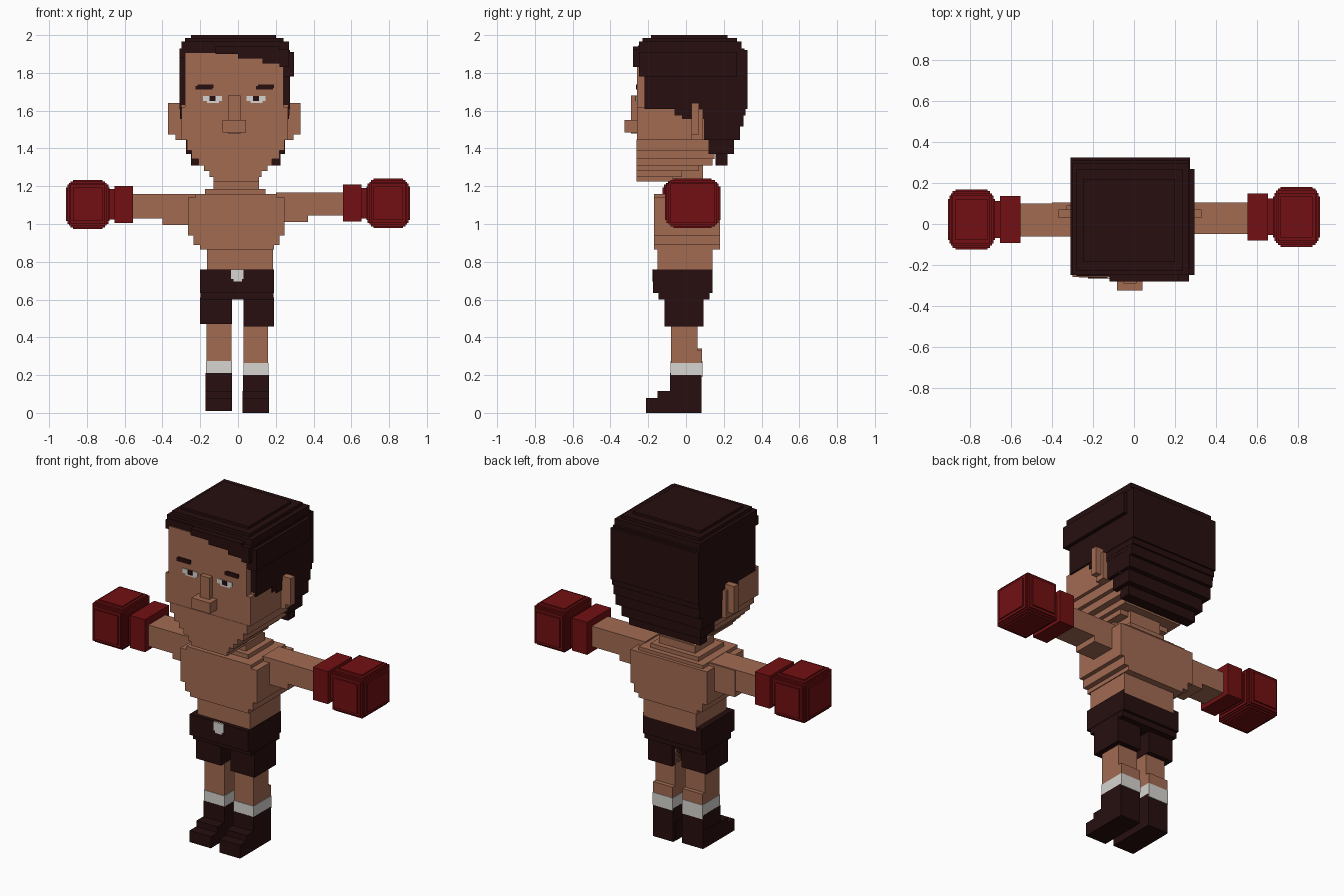
import bpy, bmesh
from itertools import permutations


def material(name, rgb):
    m = bpy.data.materials.new(name)
    m.diffuse_color = (*rgb, 1)
    return m


SKIN = material("skin", (0.36, 0.145, 0.085))
DARK = material("dark_brown", (0.020, 0.0045, 0.0045))
RED = material("glove_red", (0.17, 0.005, 0.006))
WHITE = material("white", (0.68, 0.66, 0.63))


def blocks(name, mat, boxes):
    """One object made of boxes given as (x0, x1, y0, y1, z0, z1)."""
    bm = bmesh.new()
    for b in boxes:
        cube = bmesh.ops.create_cube(bm, size=1)["verts"]
        for v in cube:
            v.co = [b[2 * i] + (v.co[i] + 0.5) * (b[2 * i + 1] - b[2 * i]) for i in range(3)]
    me = bpy.data.meshes.new(name)
    bm.to_mesh(me)
    bm.free()
    me.materials.append(mat)
    ob = bpy.data.objects.new(name, me)
    bpy.context.collection.objects.link(ob)
    return ob


# Head: face plate, skull and stepped jaw
blocks("head", SKIN, [
    (-.28, .24, -.26, -.15, 1.60, 1.905),
    (-.30, .265, -.22, .20, 1.445, 1.63),
    (-.30, .265, -.26, -.20, 1.445, 1.62),
    (-.27, .245, -.262, .17, 1.39, 1.447),
    (-.245, .22, -.262, .15, 1.345, 1.392),
    (-.21, .18, -.262, .14, 1.31, 1.347),
    (-.18, .155, -.262, .07, 1.28, 1.312),
    (-.15, .125, -.262, -.02, 1.25, 1.282),
    (-.13, .11, -.262, -.07, 1.225, 1.252)])

# Ears
blocks("left_ear", SKIN, [(-.37, -.29, .03, .07, 1.475, 1.64), (-.33, -.29, .03, .09, 1.445, 1.61)])
blocks("right_ear", SKIN, [(.25, .33, .03, .07, 1.475, 1.64), (.25, .295, .03, .09, 1.445, 1.61)])

# Nose
blocks("nose", SKIN, [(-.052, .012, -.29, -.25, 1.48, 1.68), (-.083, .042, -.325, -.25, 1.485, 1.55)])

# Eyes and brows as thin plates
for side, x in (("left", -.135), ("right", .095)):
    blocks(side + "_eye", WHITE, [(x - .05, x + .05, -.264, -.258, 1.65, 1.677),
                                  (x - .03, x + .035, -.264, -.258, 1.64, 1.677)])
    blocks(side + "_pupil", DARK, [(x - .015, x + .015, -.267, -.260, 1.65, 1.677)])
    o = -.045 if side == "left" else .045
    blocks(side + "_brow", DARK, [(x + o - .045, x + o + .045, -.266, -.258, 1.712, 1.73),
                                  (x + o - .035, x + o + .05, -.266, -.258, 1.72, 1.738)])

# Hair: stepped crown, sides, nape and fringe
blocks("hair", DARK, [
    (-.25, .20, -.185, .22, 1.95, 2.0),
    (-.28, .24, -.23, .27, 1.94, 1.985),
    (-.30, .27, -.25, .295, 1.90, 1.965),
    (-.31, .275, -.22, .325, 1.61, 1.92),
    (-.31, .27, -.25, .31, 1.88, 1.93),
    (.20, .297, -.25, .27, 1.78, 1.91),
    (-.308, .272, -.06, .315, 1.575, 1.62),
    (-.307, .271, -.02, .305, 1.555, 1.60),
    (-.305, .27, .095, .305, 1.515, 1.56),
    (-.305, .27, .095, .285, 1.445, 1.53),
    (-.275, .25, .12, .255, 1.37, 1.45),
    (-.25, .225, .155, .22, 1.31, 1.38)])
blocks("fringe", DARK, [
    (-.28, -.12, -.255, -.20, 1.905, 1.945),
    (-.12, .0, -.28, -.20, 1.90, 1.94),
    (.0, .13, -.28, -.20, 1.875, 1.94),
    (.13, .22, -.28, -.20, 1.85, 1.94),
    (.22, .27, -.28, -.20, 1.83, 1.925)])

# Neck and torso
blocks("neck", SKIN, [(-.11, .10, -.08, .09, 1.15, 1.32), (-.13, .11, -.08, .10, 1.18, 1.23)])
blocks("torso", SKIN, [
    (-.175, .145, -.11, .13, 1.14, 1.185),
    (-.225, .205, -.17, .16, 1.10, 1.16),
    (-.265, .245, -.17, .18, .94, 1.14),
    (-.235, .22, -.17, .18, .89, .95),
    (-.20, .19, -.17, .18, .865, .90),
    (-.165, .185, -.15, .14, .74, .87)])

# Arms with a thicker upper arm
blocks("left_arm", SKIN, [(-.57, -.20, -.06, .10, 1.03, 1.158), (-.40, -.20, -.055, .105, .995, 1.155)])
blocks("right_arm", SKIN, [(.20, .57, -.05, .105, 1.045, 1.168), (.20, .37, -.05, .105, 1.01, 1.16)])


# Boxing gloves: rounded block fist, wrist and cuff
def glove(side, s, y, z):
    fist = [(.87, .87, .87)] + sorted(set(permutations((1, .68, .68))))
    fist += sorted(set(permutations((.94, .80, .80))))
    boxes = []
    for fx, fy, fz in fist:
        hx, hy, hz = .115 * fx, .147 * fy, .13 * fz
        boxes.append((s * .795 - hx, s * .795 + hx, y - hy, y + hy, z - hz, z + hz))
    blocks(side + "_glove", RED, boxes)
    a, b = sorted((s * .62, s * .72))
    c, d = sorted((s * .555, s * .655))
    blocks(side + "_cuff", RED, [(a, b, y - .09, y + .09, z - .08, z + .08),
                                 (c, d, y - .115, y + .115, z - .098, z + .098)])


glove("left", -1, .022, 1.104)
glove("right", 1, .035, 1.110)

# Shorts and buckle
blocks("shorts", DARK, [
    (-.20, .19, -.175, .14, .635, .76),
    (-.198, .188, -.145, .125, .60, .64),
    (-.20, -.033, -.115, .09, .47, .61),
    (.03, .19, -.115, .092, .457, .61)])
blocks("buckle", WHITE, [(-.037, .03, -.181, -.173, .708, .76), (-.025, .02, -.181, -.173, .695, .72)])

# Legs, socks and boots
for side, x0, x1, dz in (("left", -.168, -.035, .01), ("right", .03, .16, 0)):
    blocks(side + "_leg", SKIN, [(x0, x1, -.08, .06, .25, .55), (x0, x1, -.075, .085, .25, .33 + dz)])
    blocks(side + "_sock", WHITE, [(x0 - .002, x1 + .002, -.083, .087, .19, .265 + dz)])
    blocks(side + "_boot", DARK, [
        (x0 - .003, x1 + .003, -.085, .083, dz, .20 + dz),
        (x0 - .005, x1 + .003, -.15, .06, dz, .115),
        (x0 - .005, x1 + .003, -.213, .06, dz, .08)])
